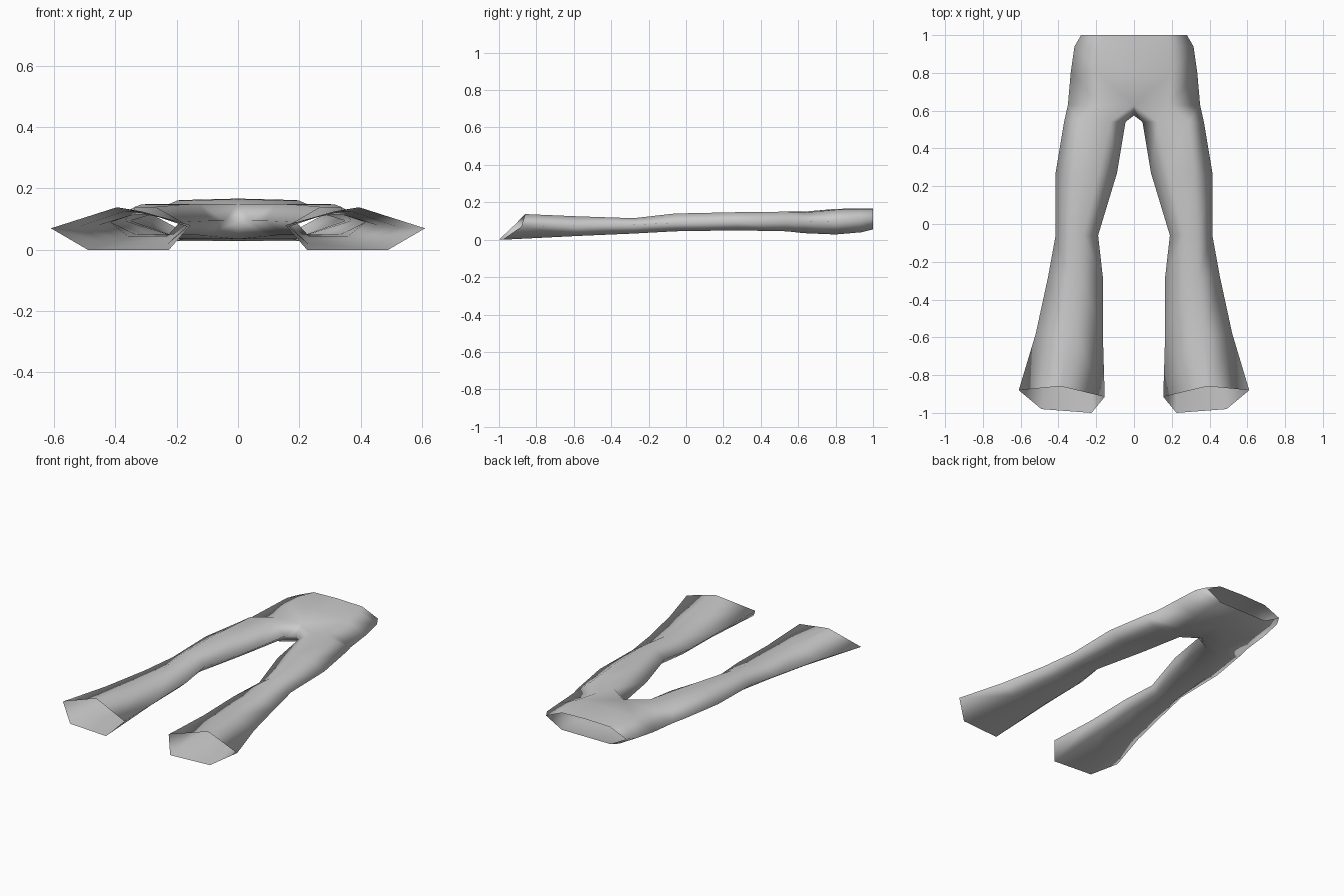
import bpy
import bmesh

cube = bpy.data.objects.get("Cube")
if cube:
    bpy.data.objects.remove(cube, do_unlink=True)

# Fabric colour
fabric = bpy.data.materials.new("grey_fabric")
fabric.use_nodes = True
grey = (0.6, 0.6, 0.6, 1.0)
fabric.diffuse_color = grey
fabric.node_tree.nodes["Principled BSDF"].inputs["Base Color"].default_value = grey


def lerp(a, b, t):
    return a + (b - a) * t


# Leg sections: y, inner x, outer x, ridge spread, top z, side z, bottom z
LEG = [
    (-.58, .165, .52, .08, .125, .075, .02),
    (-.28, .165, .455, .1, .115, .08, .033),
    (-.06, .19, .415, .15, .14, .09, .045),
    (.27, .09, .415, .2, .147, .095, .05),
    (.54, .045, .37, .25, .15, .095, .045),
]

# Torso sections: y, side x, panel x, top z, side z, bottom z
TORSO = [
    (.63, .35, .18, .15, .095, .035),
    (.8, .335, .2, .165, .1, .028),
    (.94, .315, .19, .167, .11, .04),
    (1, .28, .17, .167, .115, .055),
]


def leg_ring(y, inner, outer, spread, top, side, bottom):
    """Closed six-point section, from the inner ridge around to the inseam."""
    def at(t):
        return lerp(inner, outer, t)
    return [(at(.5 - spread), y, top), (at(.5 + spread), y, top),
            (outer, y, side), (at(.75), y, bottom),
            (at(.18), y, bottom), (inner, y, side)]


def torso_ring(y, side_x, panel_x, top, side, bottom):
    """Half section, open on the centre plane."""
    return [(0, y, top), (panel_x, y, top - .005), (side_x, y, side),
            (panel_x, y, bottom), (0, y, bottom)]


# Slanted hem, with the lower panel longer than the upper one
hem = [(.385, -.86, .137), (.4, -.86, .137), (.61, -.88, .07),
       (.49, -.98, 0), (.225, -1, 0), (.155, -.915, .08)]
rings = [hem] + [leg_ring(*row) for row in LEG] + [torso_ring(*row) for row in TORSO]
crotch = (0, .575, .09)
rings[len(LEG) + 1].append(crotch)

# Half of the trousers: closed leg tube, then open torso strips
bm = bmesh.new()
verts = [[bm.verts.new(p) for p in ring] for ring in rings]
for i, (a, b) in enumerate(zip(verts, verts[1:])):
    in_leg = i <= len(LEG)
    for j in range(6 if in_leg else 4):
        k = (j + 1) % 6
        bm.faces.new((a[j], a[k], b[k], b[j]))

# Mirror the half and weld the centre seam
copy = bmesh.ops.duplicate(bm, geom=bm.verts[:] + bm.edges[:] + bm.faces[:])["geom"]
for v in copy:
    if isinstance(v, bmesh.types.BMVert):
        v.co.x = -v.co.x
bmesh.ops.remove_doubles(bm, verts=bm.verts[:], dist=.001)
bmesh.ops.recalc_face_normals(bm, faces=bm.faces[:])
# Make the normals point outwards, using the upper torso as the guide
bm.normal_update()
highest = max(bm.faces, key=lambda f: f.calc_center_median().z)
if highest.normal.z < 0:
    bmesh.ops.reverse_faces(bm, faces=bm.faces[:])
for face in bm.faces:
    face.smooth = True

mesh = bpy.data.meshes.new("flared_trousers")
bm.to_mesh(mesh)
bm.free()
mesh.materials.append(fabric)
trousers = bpy.data.objects.new("flared_trousers", mesh)
bpy.context.collection.objects.link(trousers)
